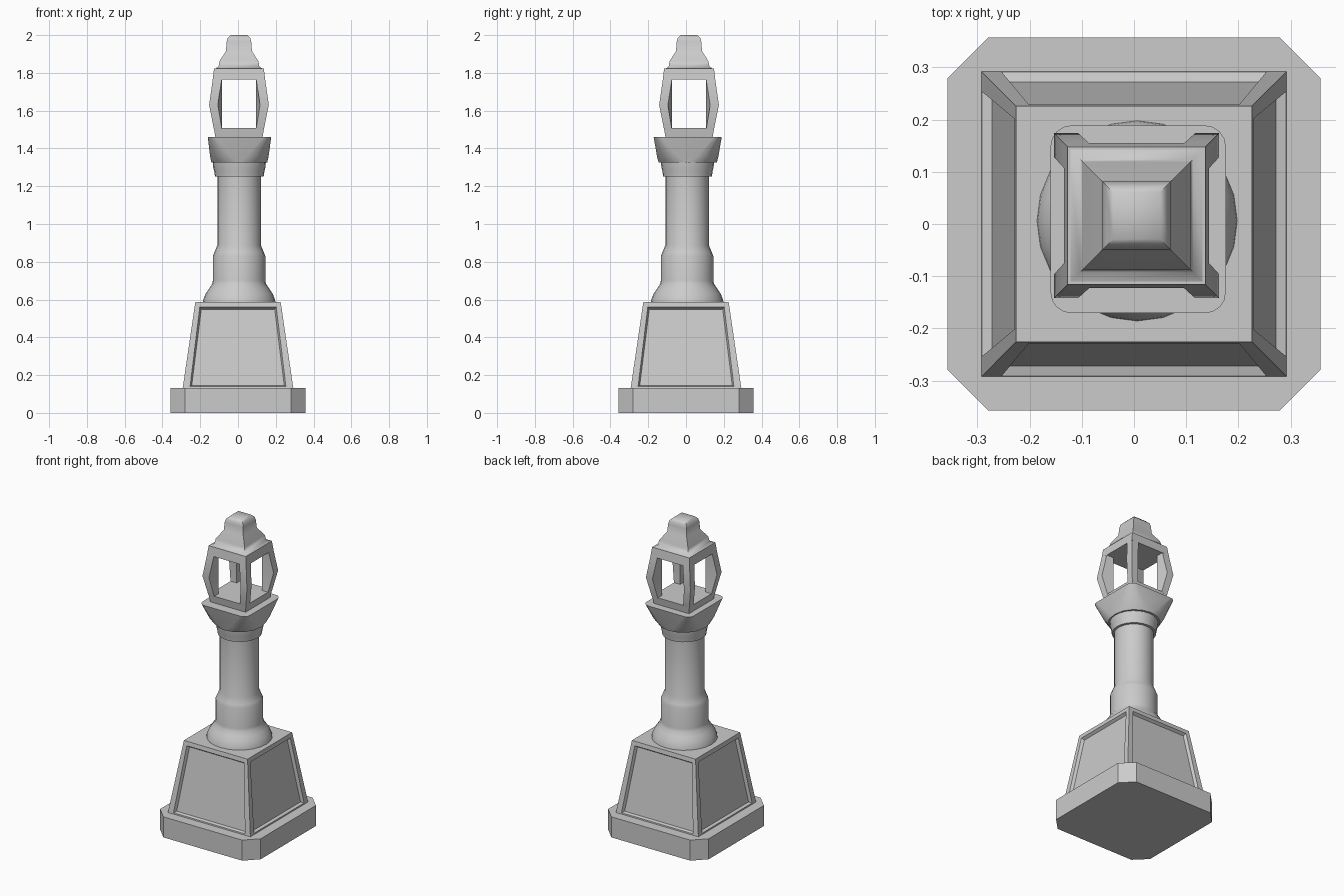
import bpy, bmesh, math
from mathutils import Vector

if "Cube" in bpy.data.objects:
    bpy.data.objects.remove(bpy.data.objects["Cube"])


def finish(name, bm, angle=50):
    bmesh.ops.recalc_face_normals(bm, faces=bm.faces)
    me = bpy.data.meshes.new(name)
    bm.to_mesh(me)
    bm.free()
    ob = bpy.data.objects.new(name, me)
    bpy.context.collection.objects.link(ob)
    bpy.ops.object.select_all(action='DESELECT')
    ob.select_set(True)
    bpy.context.view_layer.objects.active = ob
    bpy.ops.object.shade_smooth_by_angle(angle=math.radians(angle))
    return ob


def loft(rings):
    """Skin a stack of closed rings and cap both ends."""
    bm = bmesh.new()
    vs = [[bm.verts.new(p) for p in r] for r in rings]
    n = len(vs[0])
    for a, b in zip(vs, vs[1:]):
        for i in range(n):
            j = (i + 1) % n
            bm.faces.new((a[i], a[j], b[j], b[i]))
    bm.faces.new(vs[0][::-1])
    bm.faces.new(vs[-1])
    return bm


def square(h, z, cx=0, cy=0):
    return [(cx + sx * h, cy + sy * h, z)
            for sx, sy in ((-1, -1), (1, -1), (1, 1), (-1, 1))]


def circle(r, z, cx, cy, n=24):
    return [(cx + r * math.cos(2 * math.pi * i / n),
             cy + r * math.sin(2 * math.pi * i / n), z) for i in range(n)]


def rounded(hx, hy, r, z, cx, cy, n=4):
    pts = []
    for q, (sx, sy) in enumerate(((1, 1), (-1, 1), (-1, -1), (1, -1))):
        for k in range(n + 1):
            a = math.pi / 2 * (q + k / n)
            pts.append((cx + sx * (hx - r) + r * math.cos(a),
                        cy + sy * (hy - r) + r * math.sin(a), z))
    return pts


# Plinth: square slab with cut corners
h, c = 0.357, 0.28
octa = [(c, -h), (h, -c), (h, c), (c, h), (-c, h), (-h, c), (-h, -c), (-c, -h)]
finish("plinth", loft([[(x, y, z) for x, y in octa] for z in (0, 0.132)]), 40)

# Tapered pedestal with a sunken panel on each side
bm = loft([square(0.293, 0.13), square(0.226, 0.587)])
bm.normal_update()
sides = [f for f in bm.faces if abs(f.normal.z) < 0.5]
bmesh.ops.inset_individual(bm, faces=sides, thickness=0.036, depth=0)
slope = (0.293 - 0.226) / 0.457
for f in sides:
    out = Vector((f.normal.x, f.normal.y, 0)).normalized()
    side = Vector((-out.y, out.x, 0))
    for v in f.verts:
        if v.co.z < 0.3:
            d = v.co.z - 0.14
            v.co += out * d * slope + Vector((0, 0, -d))
            v.co -= side * math.copysign(0.012, v.co.dot(side))
bm.normal_update()
bmesh.ops.inset_individual(bm, faces=sides, thickness=0.012, depth=-0.018)
finish("pedestal", bm)

# Turned round column with flared foot
prof = [(0.193, 0.58), (0.190, 0.60), (0.178, 0.63), (0.160, 0.657),
        (0.143, 0.682), (0.139, 0.70), (0.139, 0.83), (0.131, 0.85),
        (0.115, 0.888), (0.115, 1.26)]
finish("column", loft([circle(r, z, 0.006, 0.006) for r, z in prof]))

# Round collar under the lantern cup
prof = [(0.129, 1.252), (0.133, 1.28), (0.138, 1.30), (0.141, 1.33)]
finish("collar", loft([circle(r, z, 0.007, 0.008) for r, z in prof]))

# Cup: round underneath, softly square on top
rings = [rounded(0.148, 0.154, 0.146, 1.325, 0.007, 0.009),
         rounded(0.155, 0.163, 0.11, 1.36, 0.007, 0.009),
         rounded(0.168, 0.180, 0.04, 1.46, 0.008, 0.009)]
finish("lantern_cup", loft(rings))

# Lantern sill and head rails
LX, LY = 0.005, 0.016
finish("lantern_sill", loft([square(0.124, 1.455, LX, LY), square(0.133, 1.508, LX, LY)]))
finish("lantern_head", loft([square(0.139, 1.765, LX, LY), square(0.132, 1.822, LX, LY)]))

# Four corner posts that bulge outward at mid height
for i, (sx, sy) in enumerate(((1, 1), (-1, 1), (-1, -1), (1, -1))):
    rings = []
    for o, w, z in ((0.132, 0.09, 1.50), (0.158, 0.112, 1.63), (0.138, 0.09, 1.77)):
        rings.append([(LX + sx * x, LY + sy * y, z)
                      for x, y in ((o, o), (w, o), (0.09, 0.09), (o, w))])
    finish(f"lantern_post_{i + 1}", loft(rings), 30)

# Stepped square roof and cap
prof = [(0.130, 1.82), (0.108, 1.833), (0.103, 1.862), (0.069, 1.915),
        (0.065, 1.965), (0.060, 1.985), (0.045, 2.0)]
finish("lantern_roof", loft([square(a, z, LX, LY) for a, z in prof]))
